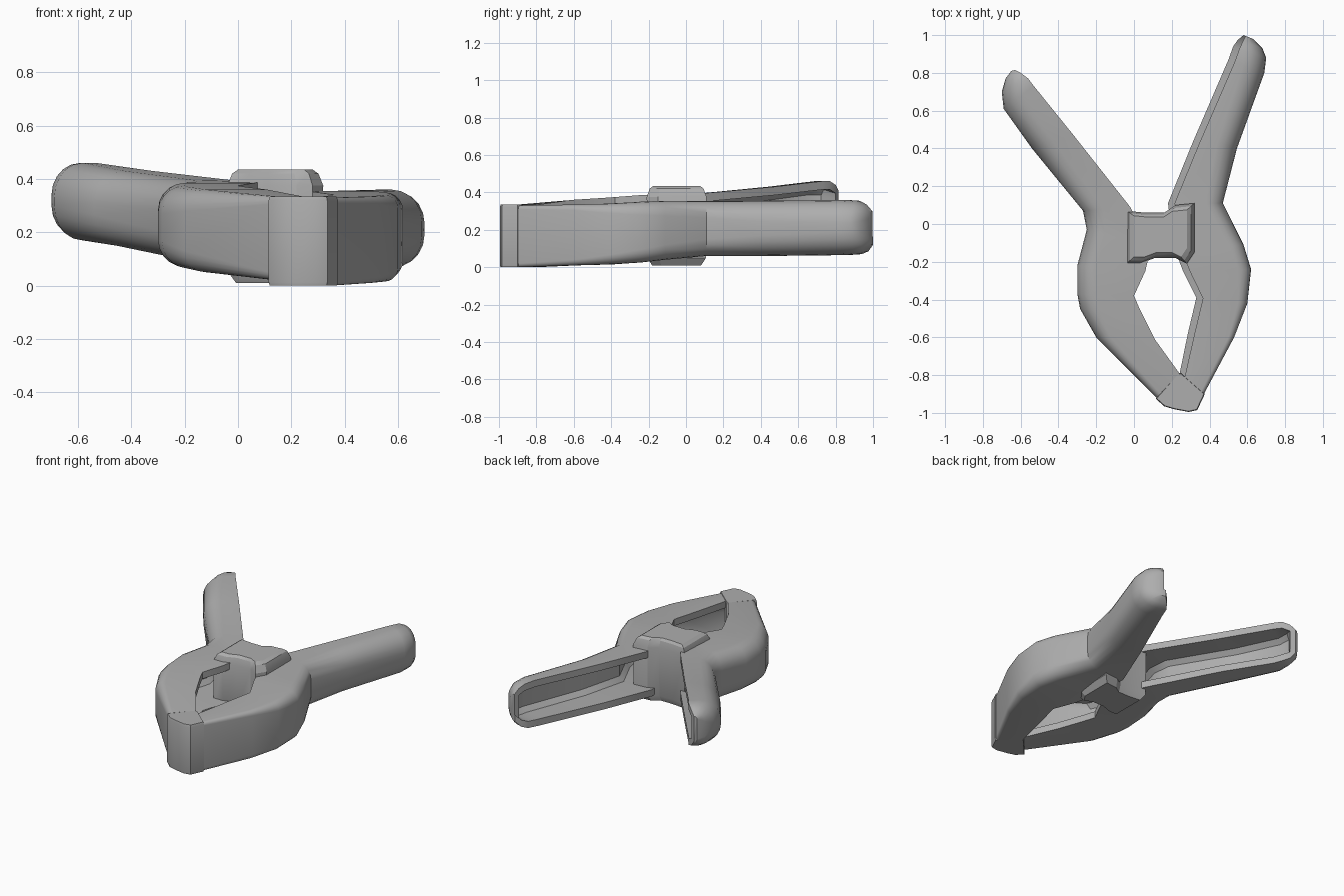
import bpy
import bmesh
import math

cube = bpy.data.objects.get("Cube")
if cube:
    bpy.data.objects.remove(cube, do_unlink=True)

grey = bpy.data.materials.new("plain grey")
grey.use_nodes = True
colour = (0.42, 0.42, 0.42, 1)
grey.diffuse_color = colour
grey.node_tree.nodes["Principled BSDF"].inputs["Base Color"].default_value = colour


def finish(bm, name, angle):
    bmesh.ops.recalc_face_normals(bm, faces=bm.faces)
    mesh = bpy.data.meshes.new(name)
    bm.to_mesh(mesh)
    bm.free()
    mesh.materials.append(grey)
    obj = bpy.data.objects.new(name, mesh)
    bpy.context.collection.objects.link(obj)
    bpy.ops.object.select_all(action="DESELECT")
    obj.select_set(True)
    bpy.context.view_layer.objects.active = obj
    bpy.ops.object.shade_smooth_by_angle(angle=math.radians(angle))


def loft(rings, name, angle=35):
    bm = bmesh.new()
    loops = [[bm.verts.new(p) for p in ring] for ring in rings]
    for a, b in zip(loops, loops[1:]):
        for i in range(len(a)):
            j = (i + 1) % len(a)
            bm.faces.new((a[i], a[j], b[j], b[i]))
    bm.faces.new(loops[0])
    bm.faces.new(loops[-1])
    finish(bm, name, angle)


def channel_ring(outer, inner, low, high, radius, recess, depth, steps=5):
    """C-shaped section, open towards the inner side, rounded on the outer side.
    The upper lip is set back by recess; depth 0 closes the channel."""
    width = math.dist(outer, inner)
    radius = min(radius, width * 0.8, (high - low) * 0.48)
    lip = min(recess, width * 0.2)
    wall = min(0.045, (high - low) * 0.3)
    section = [(lip, high)]
    for corner, start in ((high - radius, 90), (low + radius, 0)):
        for k in range(steps + 1):
            a = math.radians(start - 90 * k / steps)
            section.append((width - radius + radius * math.cos(a), corner + radius * math.sin(a)))
    back = lip + (width - lip - min(0.05, width * 0.35)) * depth
    floor = back - 0.03 * depth
    section += [(0, low), (0, low + wall), (floor, low + wall),
                (back, low + wall + 0.03), (back, high - wall - 0.03),
                (max(floor, lip), high - wall), (lip, high - wall)]
    ring = []
    for u, z in section:
        f = u / width
        ring.append((inner[0] + (outer[0] - inner[0]) * f,
                     inner[1] + (outer[1] - inner[1]) * f, z))
    return ring


# Levers: outer point, inner point, bottom, top, corner radius, from jaw to handle end
right_lever = [
    ((0.37, -0.90), (0.24, -0.80), 0.0, 0.33, 0.02),
    ((0.53, -0.60), (0.285, -0.58), 0.01, 0.335, 0.03),
    ((0.60, -0.42), (0.33, -0.39), 0.015, 0.34, 0.05),
    ((0.62, -0.24), (0.26, -0.25), 0.025, 0.35, 0.07),
    ((0.58, -0.11), (0.21, -0.12), 0.04, 0.355, 0.08),
    ((0.47, 0.11), (0.18, 0.11), 0.06, 0.355, 0.09),
    ((0.545, 0.40), (0.31, 0.43), 0.06, 0.355, 0.11),
    ((0.69, 0.80), (0.50, 0.87), 0.065, 0.36, 0.12),
    ((0.70, 0.88), (0.525, 0.94), 0.07, 0.355, 0.12),
    ((0.68, 0.93), (0.55, 0.975), 0.085, 0.335, 0.09),
    ((0.63, 0.98), (0.58, 1.0), 0.12, 0.30, 0.04),
]
left_lever = [
    ((0.12, -0.92), (0.24, -0.79), 0.02, 0.335, 0.03),
    ((-0.20, -0.60), (0.11, -0.61), 0.05, 0.36, 0.08),
    ((-0.285, -0.45), (0.03, -0.45), 0.065, 0.37, 0.10),
    ((-0.30, -0.37), (0.0, -0.38), 0.07, 0.375, 0.10),
    ((-0.30, -0.22), (0.06, -0.25), 0.08, 0.385, 0.10),
    ((-0.25, -0.03), (0.09, -0.12), 0.08, 0.39, 0.10),
    ((-0.27, 0.07), (-0.02, 0.09), 0.09, 0.395, 0.11),
    ((-0.54, 0.40), (-0.32, 0.47), 0.145, 0.43, 0.12),
    ((-0.69, 0.61), (-0.53, 0.73), 0.17, 0.46, 0.13),
    ((-0.70, 0.70), (-0.56, 0.77), 0.18, 0.46, 0.12),
    ((-0.68, 0.77), (-0.60, 0.80), 0.20, 0.44, 0.07),
    ((-0.65, 0.81), (-0.63, 0.815), 0.24, 0.41, 0.02),
]
for name, stations, recess in (("right_lever", right_lever, 0.035),
                               ("left_lever", left_lever, 0)):
    last = len(stations) - 1
    rings = []
    for i, station in enumerate(stations):
        depth = 0 if i == 0 or i >= last - 1 else 1
        rings.append(channel_ring(*station, recess, depth))
    loft(rings, name)


def plan_ring(outline, z, scale=1.0):
    cx = (min(p[0] for p in outline) + max(p[0] for p in outline)) / 2
    cy = (min(p[1] for p in outline) + max(p[1] for p in outline)) / 2
    return [(cx + (x - cx) * scale, cy + (y - cy) * scale, z) for x, y in outline]


# Solid nose where the jaws meet
nose = [(0.115, -0.925), (0.16, -0.965), (0.21, -0.98), (0.29, -0.995),
        (0.335, -0.985), (0.375, -0.90), (0.25, -0.79), (0.235, -0.79)]
loft([plan_ring(nose, 0.0, 0.97), plan_ring(nose, 0.012),
      plan_ring(nose, 0.32), plan_ring(nose, 0.335, 0.96)], "jaw_nose")

# Hinge block joining both levers, chamfered above and below
hinge = [(-0.04, 0.07), (-0.04, -0.21), (0.03, -0.21), (0.11, -0.18),
         (0.22, -0.18), (0.28, -0.21), (0.32, -0.15), (0.32, 0.11),
         (0.22, 0.10), (0.16, 0.06), (0.06, 0.06)]
loft([plan_ring(hinge, 0.01, 0.82), plan_ring(hinge, 0.05, 0.98), plan_ring(hinge, 0.375),
      plan_ring(hinge, 0.42, 0.9), plan_ring(hinge, 0.435, 0.78)], "hinge_block", 25)
